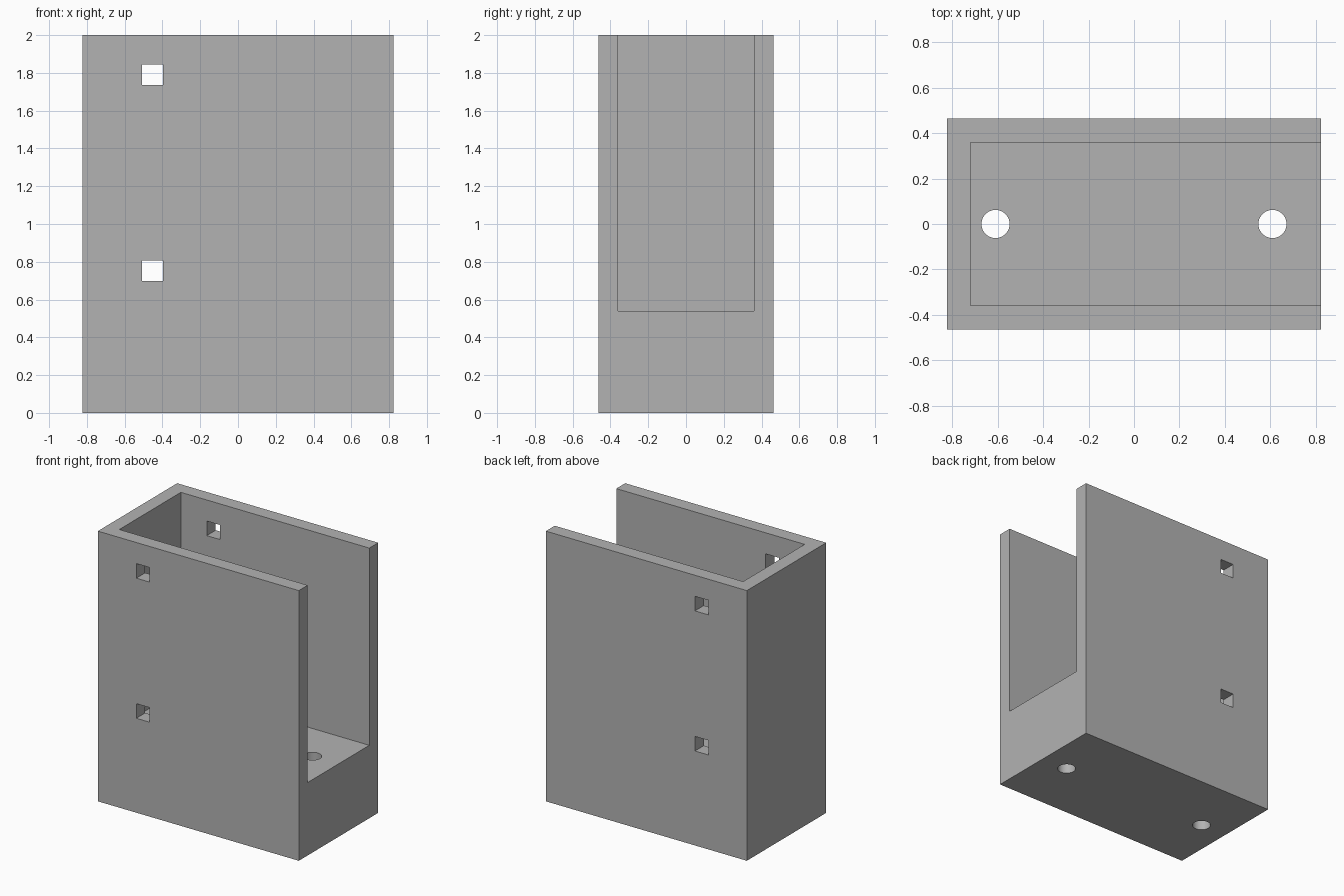
import bpy
import math

if "Cube" in bpy.data.objects:
    bpy.data.objects.remove(bpy.data.objects["Cube"], do_unlink=True)

grey = bpy.data.materials.new("plain grey")
grey.use_nodes = True
colour = (0.45, 0.45, 0.45, 1)
grey.diffuse_color = colour
grey.node_tree.nodes["Principled BSDF"].inputs["Base Color"].default_value = colour


def box(name, low, high):
    """Add a box between two opposite corners."""
    centre = [(a + b) / 2 for a, b in zip(low, high)]
    bpy.ops.mesh.primitive_cube_add(size=1, location=centre)
    obj = bpy.context.object
    obj.name = name
    obj.scale = [b - a for a, b in zip(low, high)]
    bpy.ops.object.transform_apply(location=True, rotation=False, scale=True)
    obj.data.materials.append(grey)
    return obj


def cut(target, cutter):
    """Subtract the cutter from the target, then discard it."""
    cutter.hide_render = True
    mod = target.modifiers.new("cut", "BOOLEAN")
    mod.operation = "DIFFERENCE"
    mod.solver = "EXACT"
    mod.object = cutter
    bpy.context.view_layer.objects.active = target
    bpy.ops.object.modifier_apply(modifier=mod.name)
    bpy.data.objects.remove(cutter, do_unlink=True)


# Solid block
bracket = box("bracket_body", (-0.823, -0.464, 0), (0.823, 0.464, 2))

# Channel open at the top and on the left side
cut(bracket, box("channel_cutter", (-0.72, -0.36, 0.54), (1, 0.36, 2.2)))

# Square pin holes through both walls
for z in (0.753, 1.79):
    cut(bracket, box("pin_hole_cutter", (-0.508, -1, z - 0.054), (-0.398, 1, z + 0.054)))

# Round bolt holes through the base
for x in (-0.61, 0.61):
    bpy.ops.mesh.primitive_cylinder_add(vertices=48, radius=0.062, depth=1, location=(x, 0, 0.3))
    bolt = bpy.context.object
    bolt.data.materials.append(grey)
    cut(bracket, bolt)

# Smooth the bolt holes, keep the corners sharp
bpy.ops.object.select_all(action="DESELECT")
bracket.select_set(True)
bpy.context.view_layer.objects.active = bracket
bpy.ops.object.shade_smooth_by_angle(angle=math.radians(30))
